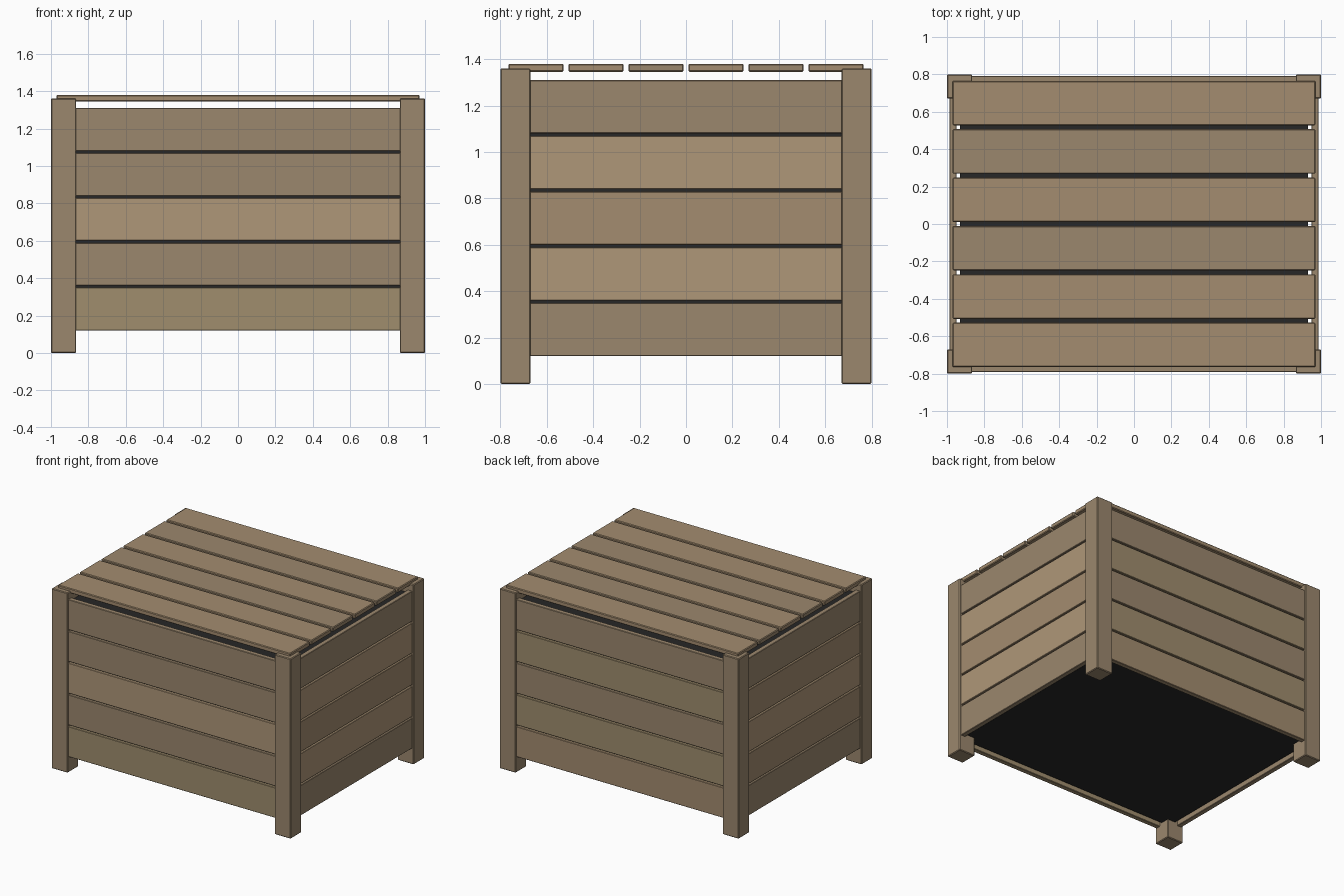
import bpy

if "Cube" in bpy.data.objects:
    bpy.data.objects.remove(bpy.data.objects["Cube"])


def material(name, color):
    m = bpy.data.materials.new(name)
    m.diffuse_color = (*color, 1)
    m.use_nodes = True
    m.node_tree.nodes["Principled BSDF"].inputs["Base Color"].default_value = m.diffuse_color
    return m


WOODS = [material("wood_dark", (0.33, 0.245, 0.155)),
         material("wood_mid", (0.37, 0.265, 0.16)),
         material("wood_light", (0.43, 0.31, 0.19)),
         material("wood_olive", (0.35, 0.27, 0.155))]
LINER = material("liner_black", (0.02, 0.02, 0.02))


def box(name, lo, hi, mat, bevel=0.005):
    """Axis-aligned box between two corners, with a small chamfer."""
    bpy.ops.mesh.primitive_cube_add(
        size=1, location=[(a + b) / 2 for a, b in zip(lo, hi)])
    o = bpy.context.object
    o.name = name
    o.scale = [b - a for a, b in zip(lo, hi)]
    bpy.ops.object.transform_apply(location=False, rotation=False, scale=True)
    o.data.materials.append(mat)
    if bevel:
        mod = o.modifiers.new("bevel", 'BEVEL')
        mod.width = bevel
        mod.segments = 1
    return o


# corner posts
for sx in (-1, 1):
    for sy in (-1, 1):
        xs = sorted((sx * 0.865, sx * 1.0))
        ys = sorted((sy * 0.67, sy * 0.8))
        box("corner_post", (xs[0], ys[0], 0), (xs[1], ys[1], 1.36), WOODS[0])

# wall boards: five per side, bottom to top
TONES = {"front": (3, 0, 2, 0, 0), "back": (1, 3, 0, 3, 0),
         "right": (0, 2, 1, 2, 0), "left": (0, 1, 2, 1, 0)}
PITCH, HEIGHT = 0.24, 0.229
for i in range(5):
    z0 = 0.12 + i * PITCH
    z1 = z0 + HEIGHT
    for side, s in (("front", -1), ("back", 1)):
        y = sorted((s * 0.755, s * 0.792))
        box(side + "_board", (-0.87, y[0], z0), (0.87, y[1], z1),
            WOODS[TONES[side][i]], 0.003)
    for side, s in (("left", -1), ("right", 1)):
        x = sorted((s * 0.95, s * 0.987))
        box(side + "_board", (x[0], -0.675, z0), (x[1], 0.675, z1),
            WOODS[TONES[side][i]], 0.003)

# black inner liner
box("inner_liner", (-0.93, -0.735, 0.14), (0.93, 0.735, 1.29), LINER, 0)

# lid slats
for i in range(6):
    y = (i - 2.5) * 0.2585
    box("lid_slat", (-0.97, y - 0.119, 1.345), (0.97, y + 0.119, 1.38),
        WOODS[(1, 1, 0, 1, 0, 1)[i]])
